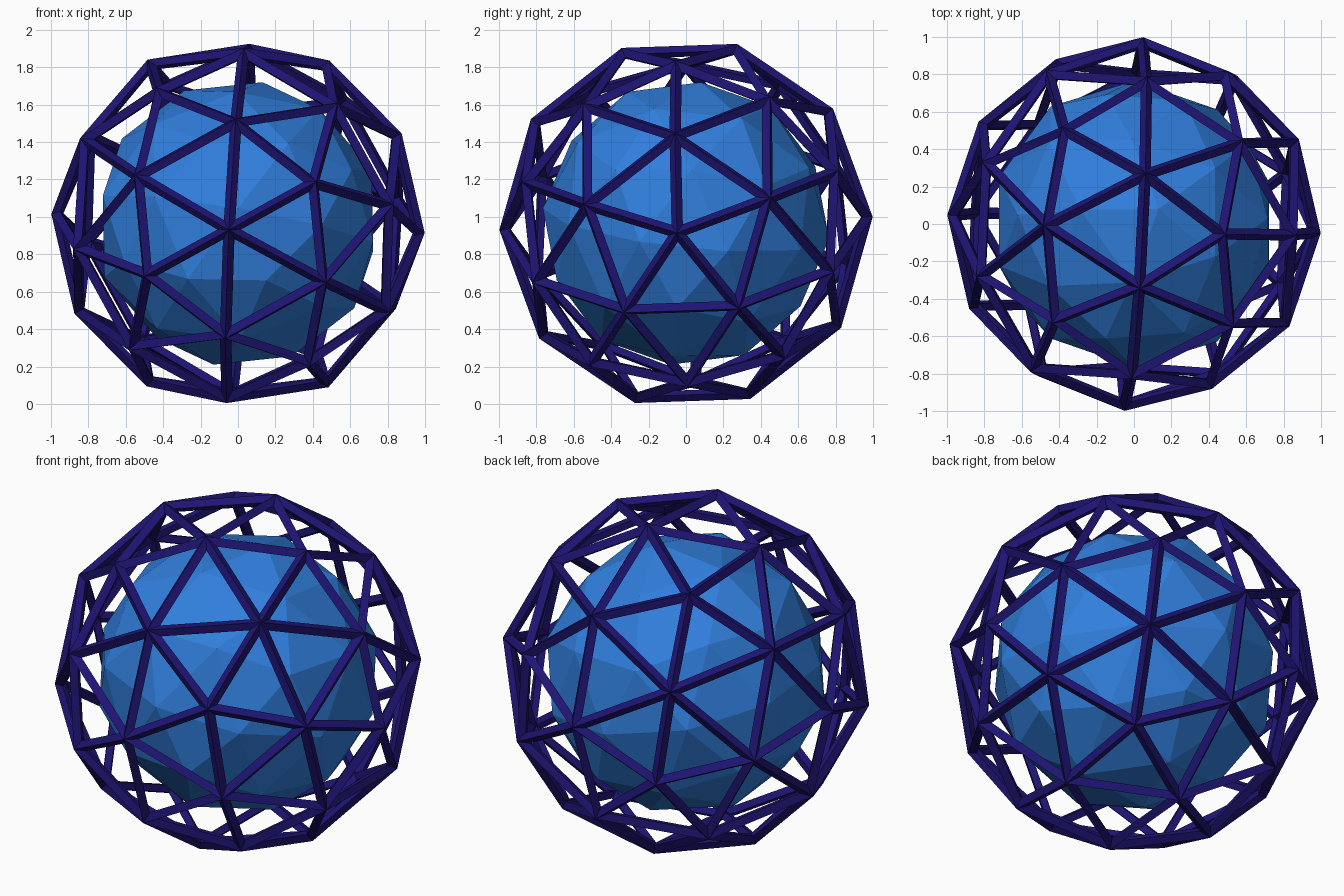
import bpy
from mathutils import Vector, Matrix

if "Cube" in bpy.data.objects:
    bpy.data.objects.remove(bpy.data.objects["Cube"])

CENTRE = Vector((0, 0, 0.965))


def material(name, color):
    m = bpy.data.materials.new(name)
    m.diffuse_color = color
    m.use_nodes = True
    m.node_tree.nodes["Principled BSDF"].inputs["Base Color"].default_value = m.diffuse_color
    return m


def faceted_ball(name, radius, pole, side, mat):
    """Icosphere whose own z axis points along pole and y axis along side."""
    z = Vector(pole).normalized()
    x = Vector(side).cross(z).normalized()
    y = z.cross(x)
    rot = Matrix((x, y, z)).transposed().to_4x4()
    bpy.ops.mesh.primitive_ico_sphere_add(subdivisions=2, radius=radius)
    ob = bpy.context.object
    ob.name = name
    ob.data.transform(Matrix.Translation(CENTRE) @ rot)
    ob.data.materials.append(mat)
    return ob


# solid core
faceted_ball("inner_core", 0.77, (0.17, 0.104, 0.98), (0, -0.994, 0.105),
             material("core_blue", (0.03, 0.21, 0.72, 1)))

# open lattice of struts around the core
cage = faceted_ball("outer_cage", 0.969, (0.997, -0.048, -0.05),
                    (-0.045, -0.998, -0.035),
                    material("cage_navy", (0.013, 0.007, 0.17, 1)))
wire = cage.modifiers.new("struts", 'WIREFRAME')
wire.thickness = 0.062
wire.offset = 0
wire.use_even_offset = True
wire.use_replace = True
